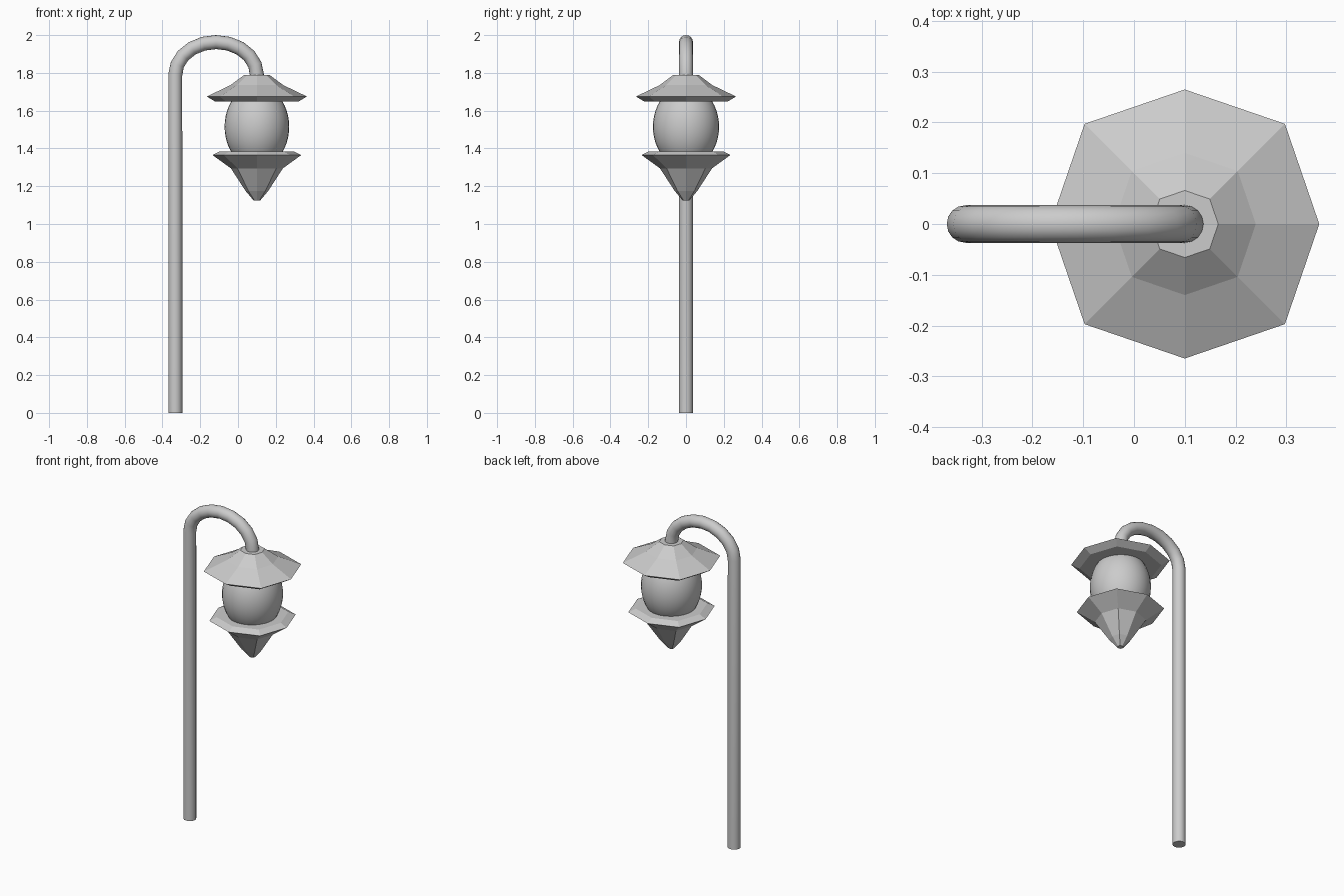
import bpy, bmesh
from math import sin, cos, pi, radians

if "Cube" in bpy.data.objects:
    bpy.data.objects.remove(bpy.data.objects["Cube"])

LAMP_X = 0.1      # axis of the hanging lantern
POLE_X = -0.332   # axis of the post


def octagon_lathe(name, profile):
    """Closed, flat-faced solid from (radius, z) rings with eight sides."""
    bm = bmesh.new()
    rings = []
    for r, z in profile:
        ring = []
        for i in range(8):
            rad = r * (1.053 if i % 2 else 1.0)   # corners on diagonals sit slightly further out
            a = i * pi / 4
            ring.append(bm.verts.new((rad * cos(a), rad * sin(a), z)))
        rings.append(ring)
    for a, b in zip(rings, rings[1:]):
        for i in range(8):
            j = (i + 1) % 8
            bm.faces.new((a[i], a[j], b[j], b[i]))
    bm.faces.new(rings[0])
    bm.faces.new(rings[-1])
    bmesh.ops.recalc_face_normals(bm, faces=bm.faces)
    me = bpy.data.meshes.new(name)
    bm.to_mesh(me)
    bm.free()
    ob = bpy.data.objects.new(name, me)
    ob.location.x = LAMP_X
    bpy.context.collection.objects.link(ob)
    return ob


# Post with the arched arm: one swept tube
cx, rx, rz, z0 = (POLE_X + LAMP_X) / 2, (LAMP_X - POLE_X) / 2, 0.173, 1.79
path = [(POLE_X, 0)]
path += [(cx - rx * cos(pi * i / 10), z0 + rz * sin(pi * i / 10)) for i in range(11)]
path.append((LAMP_X, 1.77))
curve = bpy.data.curves.new("post", "CURVE")
curve.dimensions = "3D"
curve.bevel_depth = 0.037
curve.bevel_resolution = 6
curve.use_fill_caps = True
spline = curve.splines.new("POLY")
spline.points.add(len(path) - 1)
for p, (x, z) in zip(spline.points, path):
    p.co = (x, 0, z, 1)
post = bpy.data.objects.new("post", curve)
bpy.context.collection.objects.link(post)
bpy.context.view_layer.objects.active = post
post.select_set(True)
bpy.ops.object.convert(target="MESH")
bpy.ops.object.shade_smooth_by_angle(angle=radians(40))

# Lantern roof and lower bowl
octagon_lathe("lantern_roof", [(0.066, 1.79), (0.14, 1.735), (0.265, 1.675), (0.22, 1.648)])
octagon_lathe("lantern_bowl", [(0.195, 1.385), (0.235, 1.365), (0.138, 1.295),
                               (0.06, 1.175), (0.018, 1.125)])

# Smooth glass globe, its ends sunk into roof and bowl
bpy.ops.mesh.primitive_uv_sphere_add(segments=32, ring_count=24, radius=1,
                                     location=(LAMP_X, 0, 1.515))
globe = bpy.context.object
globe.name = "globe"
globe.scale = (0.171, 0.175, 0.22)
bpy.ops.object.shade_smooth()
